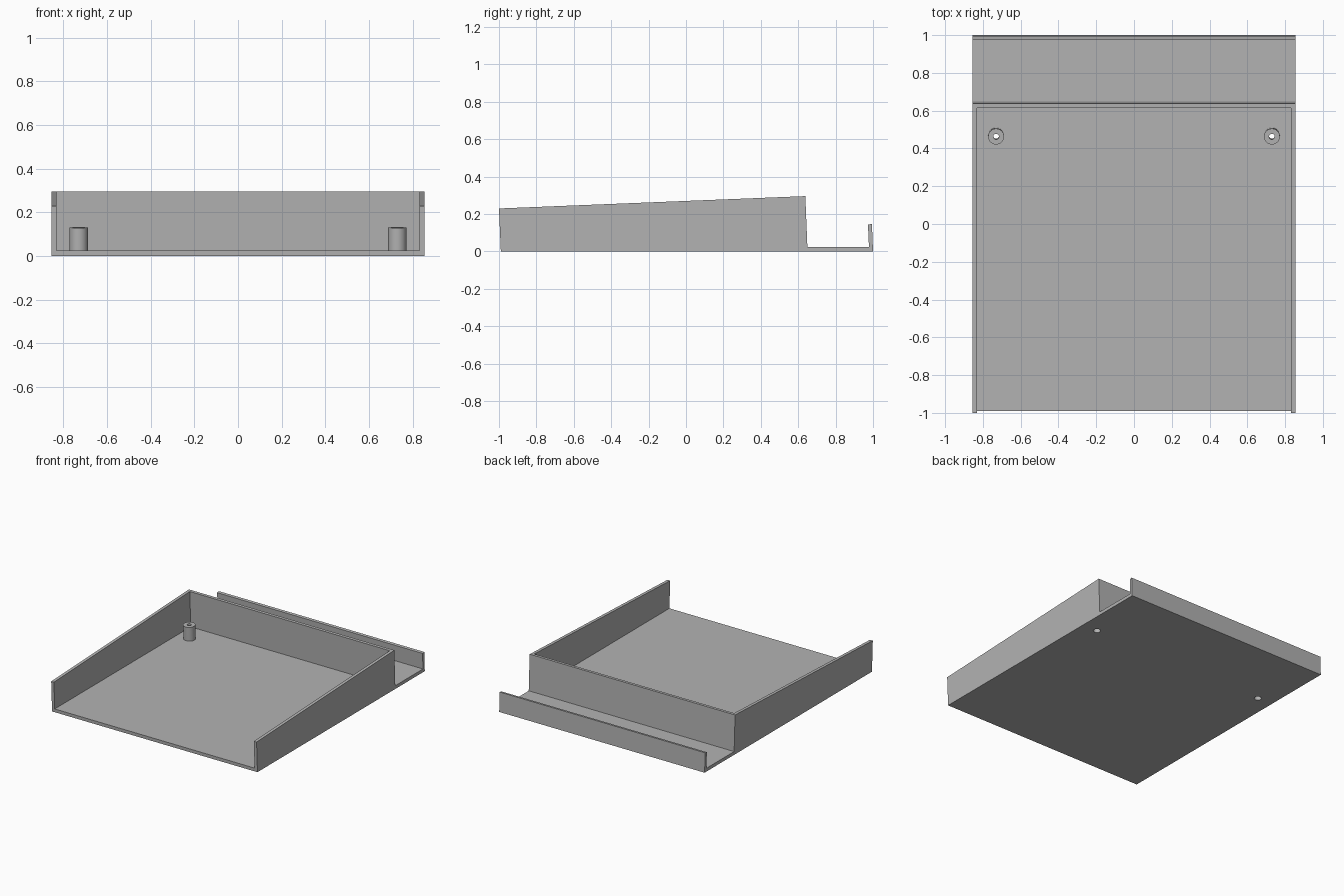
import bpy
import bmesh
from mathutils import Matrix

cube = bpy.data.objects.get("Cube")
if cube:
    bpy.data.objects.remove(cube)

HALF_WIDTH, WALL, FLOOR = 0.855, 0.023, 0.025
TILT = 0.04

grey = bpy.data.materials.new("plain grey")
grey.use_nodes = True
grey.diffuse_color = (0.45, 0.45, 0.45, 1)
grey.node_tree.nodes["Principled BSDF"].inputs["Base Color"].default_value = grey.diffuse_color


def make_object(name, bm):
    bmesh.ops.recalc_face_normals(bm, faces=bm.faces)
    mesh = bpy.data.meshes.new(name)
    bm.to_mesh(mesh)
    bm.free()
    mesh.materials.append(grey)
    obj = bpy.data.objects.new(name, mesh)
    bpy.context.collection.objects.link(obj)
    return obj


def extrude_profile(name, points, half_width):
    """Extrude a (y, z) side profile across x."""
    bm = bmesh.new()
    face = bm.faces.new([bm.verts.new((-half_width, y, z)) for y, z in points])
    result = bmesh.ops.extrude_face_region(bm, geom=[face])
    verts = [v for v in result["geom"] if isinstance(v, bmesh.types.BMVert)]
    bmesh.ops.translate(bm, verts=verts, vec=(2 * half_width, 0, 0))
    return make_object(name, bm)


def cylinder(name, x, radius, bottom, top):
    """Slightly tilted cylinder on a post axis."""
    bm = bmesh.new()
    place = (Matrix.Translation((x, 0.468, 0)) @ Matrix.Rotation(TILT, 4, "X")
             @ Matrix.Translation((0, 0, (bottom + top) / 2)))
    bmesh.ops.create_cone(bm, cap_ends=True, segments=32, radius1=radius,
                          radius2=radius, depth=top - bottom, matrix=place)
    return make_object(name, bm)


def combine(target, tool, operation):
    mod = target.modifiers.new(tool.name, "BOOLEAN")
    mod.operation, mod.solver, mod.object = operation, "EXACT", tool
    bpy.context.view_layer.objects.active = target
    bpy.ops.object.modifier_apply(modifier=mod.name)
    bpy.data.objects.remove(tool)


# Sloped tray with open rear channel and lip
tray = extrude_profile("tray", [
    (-0.99, 0), (1.0, 0), (0.994, 0.147), (0.973, 0.144), (0.978, FLOOR),
    (0.649, FLOOR), (0.638, 0.296), (-1.0, 0.23)], HALF_WIDTH)

# Pocket open at the front
pocket = extrude_profile("pocket_cutter", [
    (-1.1, FLOOR), (0.626, FLOOR), (0.611, 0.4), (-1.1, 0.4)], HALF_WIDTH - WALL)
combine(tray, pocket, "DIFFERENCE")

# Screw posts with through holes and recesses underneath
for side in (-1, 1):
    x = side * 0.73
    combine(tray, cylinder("post", x, 0.042, 0.012, 0.131), "UNION")
    combine(tray, cylinder("hole_cutter", x, 0.015, -0.05, 0.2), "DIFFERENCE")
    combine(tray, cylinder("recess_cutter", x, 0.025, -0.05, 0.04), "DIFFERENCE")

bpy.ops.object.select_all(action="DESELECT")
tray.select_set(True)
bpy.context.view_layer.objects.active = tray
bpy.ops.object.shade_smooth_by_angle(angle=0.5)
